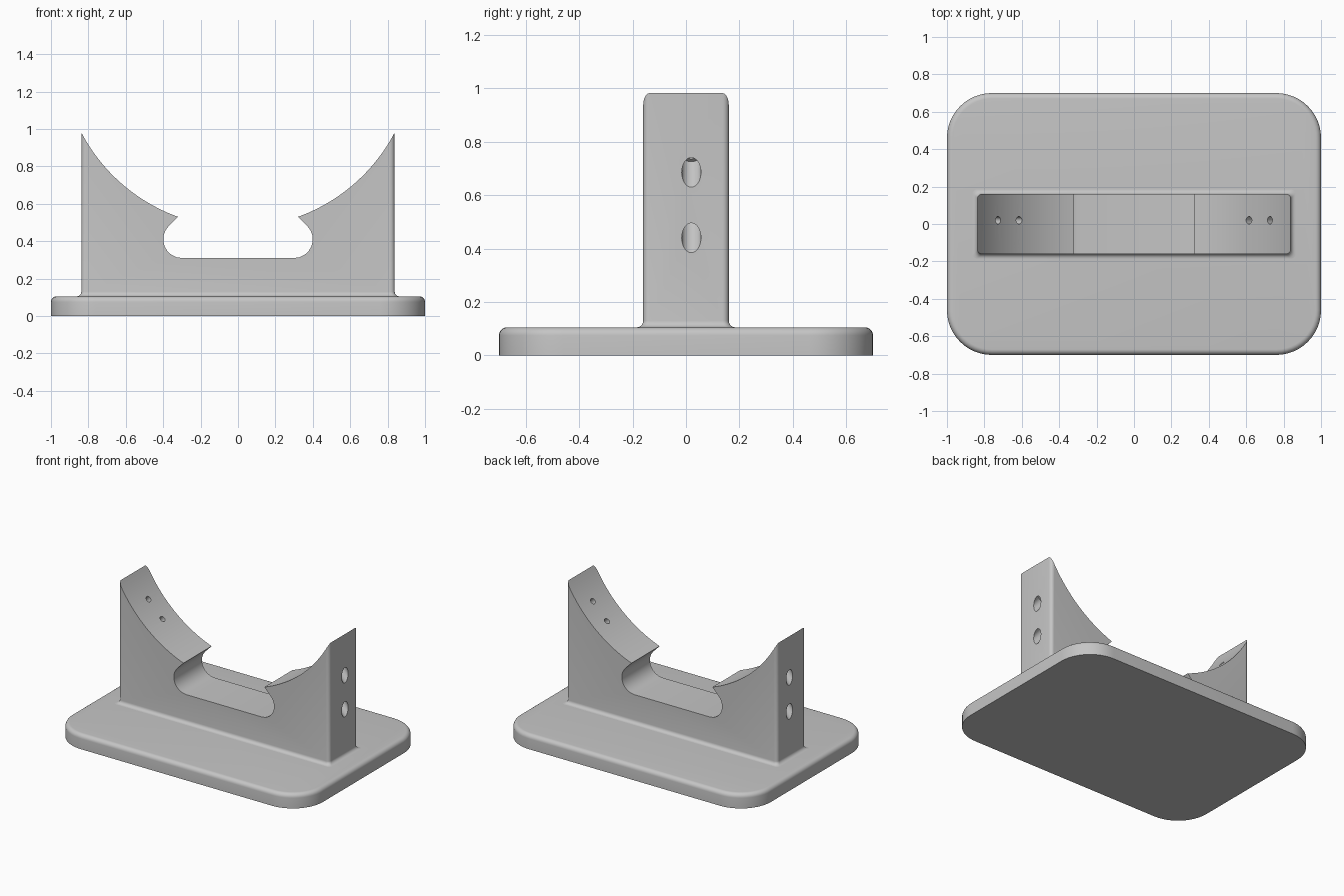
import bpy, bmesh, math
from mathutils import Vector

if "Cube" in bpy.data.objects:
    bpy.data.objects.remove(bpy.data.objects["Cube"])

grey = bpy.data.materials.new("plain grey")
grey.diffuse_color = (0.56, 0.56, 0.56, 1)
grey.use_nodes = True
grey.node_tree.nodes["Principled BSDF"].inputs["Base Color"].default_value = grey.diffuse_color


def rounded_rect(hx, hy, r, z, steps):
    """Outline of a rectangle with rounded corners at height z."""
    pts = []
    for k, (sx, sy) in enumerate(((1, 1), (-1, 1), (-1, -1), (1, -1))):
        for i in range(steps + 1):
            a = math.pi / 2 * (k + i / steps)
            pts.append((sx * (hx - r) + r * math.cos(a),
                        sy * (hy - r) + r * math.sin(a), z))
    return pts


def loft(name, sections):
    """Capped solid through outlines with equal point counts."""
    bm = bmesh.new()
    rings = [[bm.verts.new(p) for p in s] for s in sections]
    n = len(rings[0])
    for a, b in zip(rings, rings[1:]):
        for i in range(n):
            j = (i + 1) % n
            bm.faces.new((a[i], a[j], b[j], b[i]))
    bm.faces.new(rings[0][::-1])
    bm.faces.new(rings[-1])
    bmesh.ops.recalc_face_normals(bm, faces=bm.faces)
    mesh = bpy.data.meshes.new(name)
    bm.to_mesh(mesh)
    bm.free()
    obj = bpy.data.objects.new(name, mesh)
    bpy.context.collection.objects.link(obj)
    mesh.materials.append(grey)
    return obj


def rod(name, start, end, radius):
    """Cylinder between two points."""
    axis = Vector(end) - Vector(start)
    turn = axis.to_track_quat('Z', 'Y')
    ring = [Vector((radius * math.cos(a), radius * math.sin(a), 0))
            for a in (math.tau * i / 32 for i in range(32))]
    return loft(name, [[turn @ p + Vector(c) for p in ring] for c in (start, end)])


def cut(obj, cutter):
    """Subtract the cutter from obj and discard it."""
    mod = obj.modifiers.new("cut", 'BOOLEAN')
    mod.operation, mod.solver, mod.object = 'DIFFERENCE', 'EXACT', cutter
    bpy.context.view_layer.update()
    deps = bpy.context.evaluated_depsgraph_get()
    mesh = bpy.data.meshes.new_from_object(obj.evaluated_get(deps))
    obj.modifiers.clear()
    obj.data = mesh
    bpy.data.objects.remove(cutter)


# Base plate with rounded corners and a softened top edge
BASE_H, EDGE = 0.105, 0.03
sections = [rounded_rect(1, 0.7, 0.24, 0, 12)]
for i in range(7):
    a = math.pi / 2 * i / 6
    o = EDGE * (1 - math.cos(a))
    sections.append(rounded_rect(1 - o, 0.7 - o, 0.24 - o,
                                 BASE_H - EDGE + EDGE * math.sin(a), 12))
base = loft("base_plate", sections)

# Upright block with a concave fillet flaring into the base
HX, HY, R, FOOT = 0.838, 0.16, 0.024, 0.025
sections = [rounded_rect(HX + FOOT, HY + FOOT, R, BASE_H - 0.02, 6)]
for i in range(7):
    a = math.pi / 2 * i / 6
    o = FOOT * (1 - math.sin(a))
    sections.append(rounded_rect(HX + o, HY + o, R,
                                 BASE_H + FOOT * (1 - math.cos(a)), 6))
sections.append(rounded_rect(HX, HY, R, 1.1, 6))
upright = loft("cradle_upright", sections)

# Cradle opening: large arc on top, undercut slot below
CZ, CR = 1.42, 0.9457
right = []
for i in range(9):                      # rounded slot end
    a = math.radians(-90 + 135 * i / 8)
    right.append((0.30 + 0.1 * math.cos(a), 0.41 + 0.1 * math.sin(a)))
a0, a1 = math.asin(0.322 / CR), math.asin(0.92 / CR)
for i in range(33):                     # cradle arc
    a = a0 + (a1 - a0) * i / 32
    right.append((CR * math.sin(a), CZ - CR * math.cos(a)))
right.append((0.92, 1.3))
profile = right + [(-x, z) for x, z in reversed(right)]
cut(upright, loft("cradle_cutter", [[(x, y, z) for x, z in profile] for y in (-0.4, 0.4)]))

# Slanted counterbored screw holes, two on each side
HOLE_Y = 0.02
c, s = math.cos(math.radians(49.5)), math.sin(math.radians(49.5))
for side in (1, -1):
    for z, depth, length in ((0.685, 0.084, 0.174), (0.44, 0.255, 0.344)):
        def along(t):
            return (side * (HX - t * c), HOLE_Y, z + t * s)
        cut(upright, rod("bore_cutter", along(-0.15), along(depth), 0.036))
        cut(upright, rod("screw_cutter", along(depth - 0.03), along(length + 0.08), 0.02))

# Smooth curved faces, keep hard edges
for obj in (base, upright):
    bpy.ops.object.select_all(action='DESELECT')
    obj.select_set(True)
    bpy.context.view_layer.objects.active = obj
    bpy.ops.object.shade_smooth_by_angle(angle=math.radians(30))
